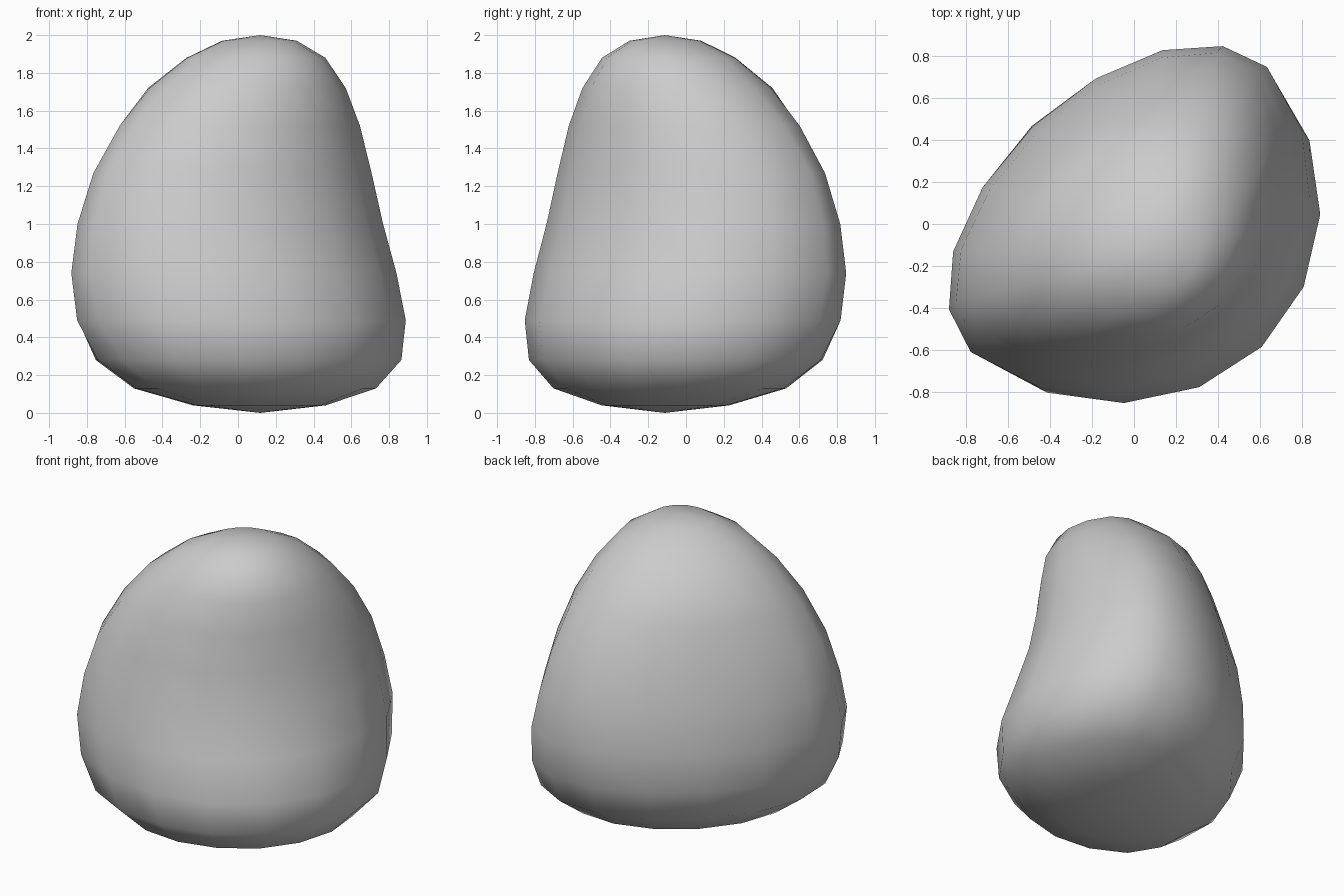
import bpy, bmesh, math

if "Cube" in bpy.data.objects:
    bpy.data.objects.remove(bpy.data.objects["Cube"])

# Ring profile, top to bottom: height, widest-point offset, half width,
# front-right reach, back-left reach (along the diagonal axis)
RINGS = [
    (2.00, 0.163, 0.0, 0.163, 0.163),
    (1.97, 0.145, 0.205, 0.355, -0.02),
    (1.88, 0.10, 0.395, 0.49, -0.18),
    (1.72, 0.04, 0.57, 0.56, -0.38),
    (1.52, -0.027, 0.723, 0.59, -0.48),
    (1.27, -0.10, 0.85, 0.62, -0.56),
    (1.00, -0.12, 0.932, 0.67, -0.635),
    (0.74, -0.10, 0.98, 0.755, -0.67),
    (0.49, -0.05, 0.965, 0.845, -0.675),
    (0.28, 0.042, 0.893, 0.83, -0.60),
    (0.13, 0.115, 0.71, 0.71, -0.42),
    (0.04, 0.15, 0.37, 0.497, -0.16),
    (0.00, 0.163, 0.0, 0.163, 0.163),
]


def sculpt(co):
    """Move a unit-sphere point onto the lopsided pebble."""
    k = round(math.acos(max(-1, min(1, co.z))) / math.pi * 12)
    z, c, width, front, back = RINGS[k]
    a = math.atan2(co.y, co.x) + math.pi / 4
    cs, sn = math.cos(a), math.sin(a)
    u = c + cs * ((front - c) if cs > 0 else (c - back))
    v = width * sn * (1 - 0.07 * max(cs, 0))
    s = math.sqrt(2)
    return (1.02 * (u + v) / s, (v - u) / (1.02 * s), z)


# Pebble: a 16 x 12 sphere reshaped ring by ring
bm = bmesh.new()
bmesh.ops.create_uvsphere(bm, u_segments=16, v_segments=12, radius=1)
for vert in bm.verts:
    vert.co = sculpt(vert.co)
bmesh.ops.recalc_face_normals(bm, faces=bm.faces)
for face in bm.faces:
    face.smooth = True
mesh = bpy.data.meshes.new("pebble")
bm.to_mesh(mesh)
bm.free()
bpy.context.collection.objects.link(bpy.data.objects.new("pebble", mesh))
